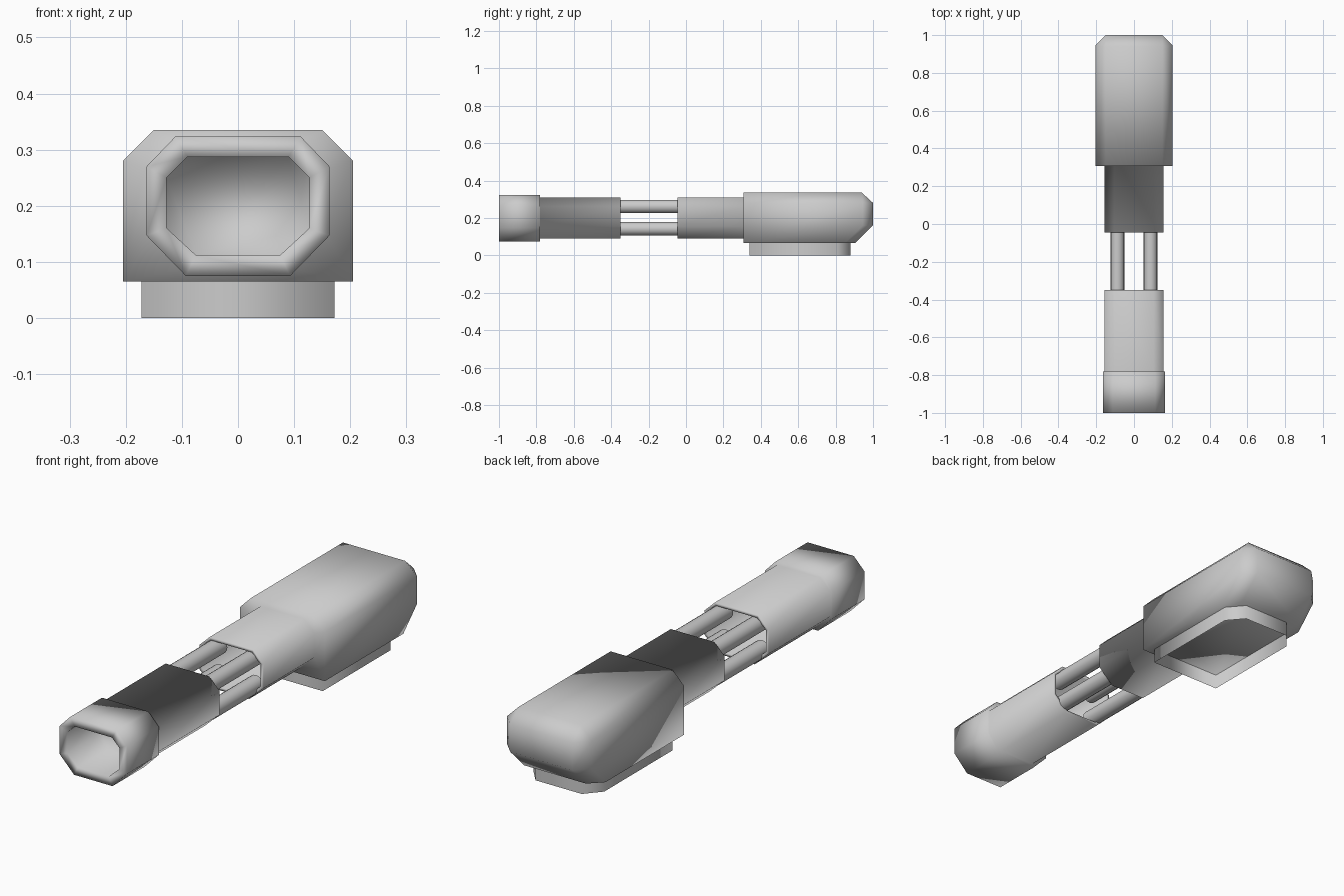
import bpy, bmesh, math

if "Cube" in bpy.data.objects:
    bpy.data.objects.remove(bpy.data.objects["Cube"])


def loft(name, rings, cap=True):
    """Join equal-sized rings with quads (repeated points merge) and shade smooth."""
    bm = bmesh.new()
    loops = [[bm.verts.new(p) for p in ring] for ring in rings]
    n = len(loops[0])
    for a, b in zip(loops, loops[1:]):
        for i in range(n):
            j = (i + 1) % n
            bm.faces.new((a[i], a[j], b[j], b[i]))
    if cap:
        bm.faces.new(loops[0])
        bm.faces.new(loops[-1])
    bmesh.ops.remove_doubles(bm, verts=bm.verts, dist=1e-5)
    bmesh.ops.recalc_face_normals(bm, faces=bm.faces)
    for f in bm.faces:
        f.smooth = True
    me = bpy.data.meshes.new(name)
    bm.to_mesh(me)
    bm.free()
    ob = bpy.data.objects.new(name, me)
    bpy.context.collection.objects.link(ob)
    return ob


def mirrored(half):
    """Right-hand points listed bottom to top, completed on the left."""
    return half + [(-p[0], *p[1:]) for p in reversed(half)]


def section(half, y):
    return mirrored([(x, y, z) for x, z in half])


# Octagonal cross-sections (right half, x and z)
muzzle_out = [(.093, .075), (.163, .147), (.163, .27), (.112, .323)]
muzzle_in = [(.075, .112), (.127, .16), (.127, .25), (.09, .287)]
tube_out = [(.086, .09), (.155, .155), (.155, .262), (.105, .31)]
tube_in = [(.08, .103), (.141, .16), (.141, .256), (.099, .297)]

# Muzzle with a closed recess, stepping down to the front sleeve
loft("muzzle_and_front_sleeve", [
    section(muzzle_in, -.80), section(muzzle_in, -1),
    section(muzzle_out, -1), section(muzzle_out, -.78),
    section(tube_out, -.78), section(tube_out, -.35),
    section(tube_in, -.35), section(tube_in, -.76)])


# Rear sleeve stepping up to the housing, whose rear corners are all bevelled
def padded(half):
    return [half[0], half[1], half[1], half[2], half[3]]


loft("housing_and_rear_sleeve", [
    section(padded(tube_in), .29), section(padded(tube_in), -.045),
    section(padded(tube_out), -.045), section(padded(tube_out), .307),
    section([(.205, .065)] * 3 + [(.205, .28), (.15, .335)], .307),
    mirrored([(.15, .905, .065), (.205, .85, .065), (.205, .945, .16),
              (.205, .945, .28), (.15, .94, .335)]),
    section([(.15, .16)] * 3 + [(.15, .28)] * 2, 1)])

# Four rods bridging the gap
for side, x in (("left", -.0875), ("right", .0875)):
    for level, z in (("lower", .142), ("upper", .261)):
        ring = [(x + .036 * math.cos(t * math.pi / 8),
                 z + .036 * math.sin(t * math.pi / 8)) for t in range(16)]
        loft(f"{side}_{level}_rod",
             [[(a, y, b) for a, b in ring] for y in (-.40, .0)], cap=False)

# Open skirt under the housing, rear corners cut
outline = mirrored([(.172, .34), (.172, .81), (.112, .88)])
loft("base_skirt", [[(x, y, z) for x, y in outline] for z in (0, .066)], cap=False)
